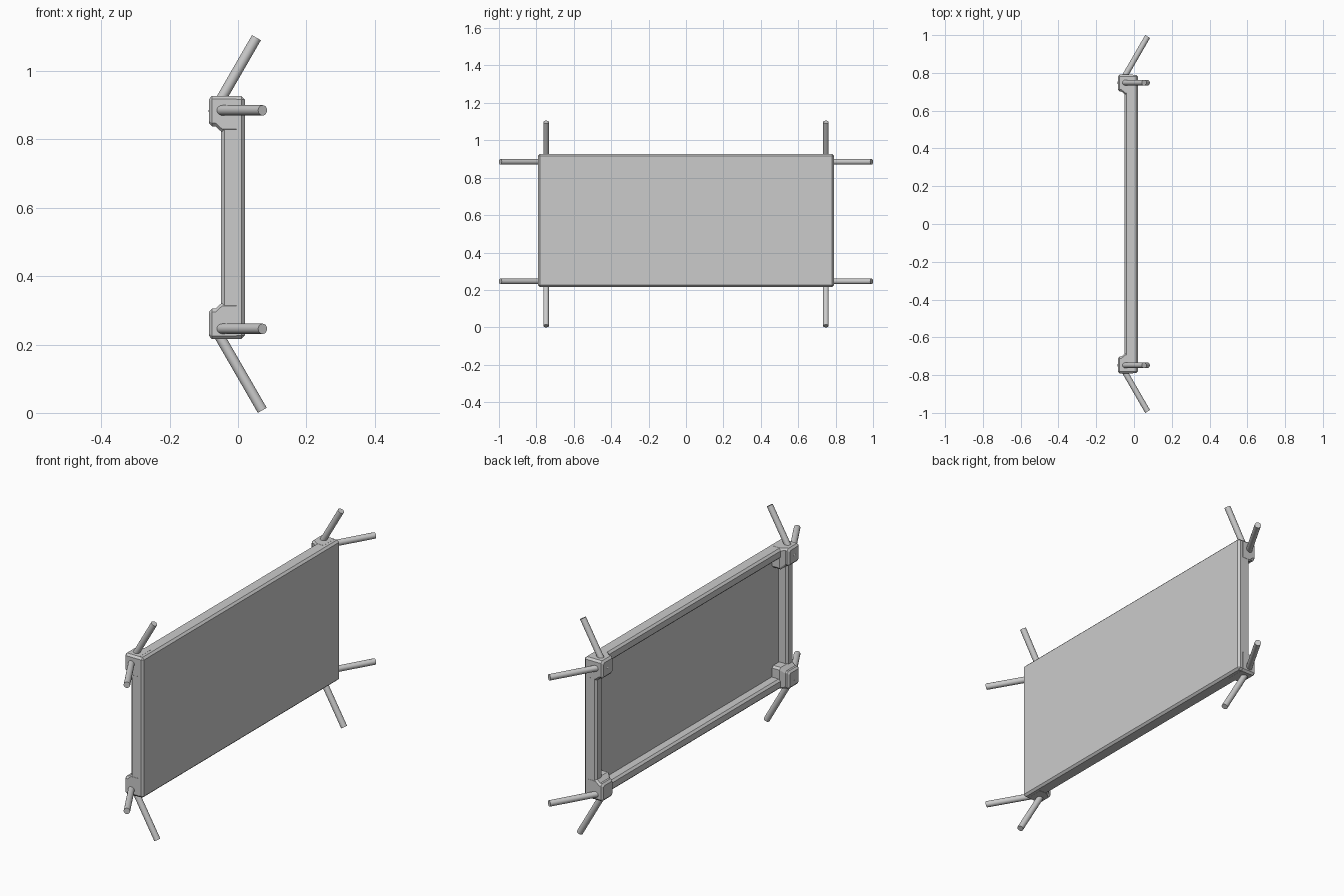
import bpy, bmesh
from mathutils import Vector

if "Cube" in bpy.data.objects:
    bpy.data.objects.remove(bpy.data.objects["Cube"])

HY, Z0, Z1 = 0.79, 0.216, 0.927      # panel half length, bottom, top
ZC, HZ = (Z0 + Z1) / 2, (Z1 - Z0) / 2
BACK, FRONT, FLOOR = -0.05, 0.02, -0.002


def make_object(name, bm):
    bmesh.ops.recalc_face_normals(bm, faces=bm.faces[:])
    mesh = bpy.data.meshes.new(name)
    bm.to_mesh(mesh)
    bm.free()
    obj = bpy.data.objects.new(name, mesh)
    bpy.context.collection.objects.link(obj)
    return obj


# Framed panel: slab with a recessed back and chamfered rims
def framed_panel():
    bm = bmesh.new()
    bmesh.ops.create_cube(bm, size=1)
    bmesh.ops.scale(bm, vec=(FRONT - BACK, 2 * HY, 2 * HZ), verts=bm.verts)
    bmesh.ops.translate(bm, vec=((FRONT + BACK) / 2, 0, ZC), verts=bm.verts)
    bm.normal_update()
    back = min(bm.faces, key=lambda f: f.calc_center_median().x)
    bmesh.ops.inset_region(bm, faces=[back], thickness=0.072)
    floor = bmesh.ops.extrude_discrete_faces(bm, faces=[back])["faces"][0]
    bmesh.ops.translate(bm, vec=(FLOOR - BACK, 0, 0), verts=floor.verts)
    bm.normal_update()
    rims = [e for e in bm.edges
            if all(abs(v.co.x - FLOOR) > 0.001 for v in e.verts)
            and e.calc_face_angle(0) > 0.5]
    bmesh.ops.bevel(bm, geom=rims, offset=0.01, segments=1, affect='EDGES')
    return make_object("framed_panel", bm)


# Corner block: stacked chamfered squares flaring out into the frame
def corner_block(sy, sz):
    bm = bmesh.new()
    rings = []
    # x position, outer inset, inner reach, corner chamfer
    for x, out, inn, c in ((-0.085, 0.01, 0.079, 0.006), (-0.076, 0, 0.089, 0.01),
                           (-0.066, 0, 0.089, 0.01), (-0.046, 0, 0.107, 0.01),
                           (-0.005, 0, 0.107, 0.01)):
        a, b = out - 0.0006, inn
        outline = ((a + c, a), (b - c, a), (b, a + c), (b, b - c),
                   (b - c, b), (a + c, b), (a, b - c), (a, a + c))
        rings.append([bm.verts.new((x, sy * (HY - u), ZC + sz * (HZ - w)))
                      for u, w in outline])
    for r, s in zip(rings, rings[1:]):
        for i in range(8):
            j = (i + 1) % 8
            bm.faces.new((r[i], r[j], s[j], s[i]))
    bm.faces.new(rings[0])
    bm.faces.new(rings[-1])
    return make_object("corner_block", bm)


# Round rod between two points
def rod(name, start, end):
    start, end = Vector(start), Vector(end)
    bpy.ops.mesh.primitive_cylinder_add(vertices=24, radius=0.015,
                                        depth=(end - start).length,
                                        location=(start + end) / 2)
    obj = bpy.context.object
    obj.name = name
    obj.rotation_euler = (end - start).to_track_quat('Z', 'Y').to_euler()
    bpy.ops.object.shade_smooth_by_angle()


framed_panel()
for sy in (-1, 1):
    for sz, rod_z, tip_z, tip_x in ((1, 0.885, 1.0975, 0.054), (-1, 0.246, 0.0075, 0.071)):
        corner_block(sy, sz)
        # Sideways rod and upright rod, both tilted 30 degrees forward
        rod("side_rod", (-0.065, sy * 0.755, rod_z), (0.072, sy * 0.9925, rod_z))
        reach = abs(tip_z - rod_z) + 0.01
        rod("upright_rod", (tip_x - reach * 0.577, sy * 0.748, tip_z - sz * reach),
            (tip_x, sy * 0.748, tip_z))
